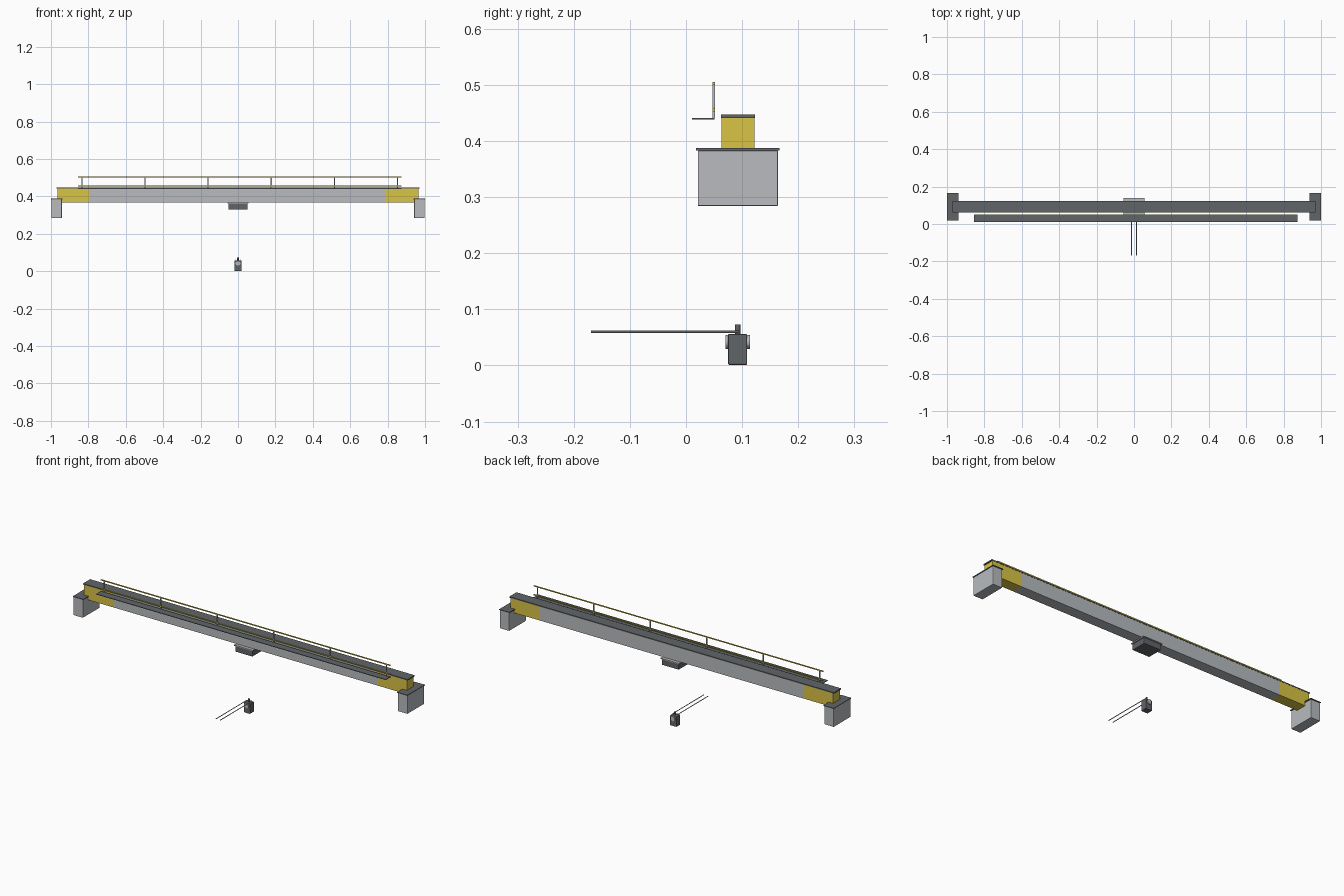
import bpy, math
from mathutils import Vector

if "Cube" in bpy.data.objects:
    bpy.data.objects.remove(bpy.data.objects["Cube"])


def material(name, rgb):
    m = bpy.data.materials.new(name)
    m.diffuse_color = (*rgb, 1)
    m.use_nodes = True
    m.node_tree.nodes["Principled BSDF"].inputs["Base Color"].default_value = m.diffuse_color
    return m


YELLOW = material("yellow_paint", (0.70, 0.55, 0.06))
DARK = material("dark_steel", (0.12, 0.13, 0.14))
LIGHT = material("light_steel", (0.48, 0.50, 0.52))


def box(name, x, y, z, mat, bevel=0.0):
    # Box from (min, max) ranges, optionally with a small chamfer
    c = [(r[0] + r[1]) / 2 for r in (x, y, z)]
    s = [r[1] - r[0] for r in (x, y, z)]
    bpy.ops.mesh.primitive_cube_add(size=1, location=c)
    ob = bpy.context.object
    ob.name = name
    ob.scale = s
    bpy.ops.object.transform_apply(location=False, rotation=False, scale=True)
    ob.data.materials.append(mat)
    if bevel:
        b = ob.modifiers.new("bevel", 'BEVEL')
        b.width = bevel
        b.segments = 2
    return ob


def rod(name, a, b, r, mat, sides=12):
    a, b = Vector(a), Vector(b)
    d = b - a
    bpy.ops.mesh.primitive_cylinder_add(vertices=sides, radius=r, depth=d.length, location=(a + b) / 2)
    ob = bpy.context.object
    ob.name = name
    ob.rotation_euler = d.to_track_quat('Z', 'Y').to_euler()
    ob.data.materials.append(mat)
    bpy.ops.object.shade_smooth_by_angle(angle=math.radians(40))
    return ob


# Main girder with top flange
box("girder", (-0.79, 0.79), (0.063, 0.122), (0.366, 0.441), LIGHT)
box("girder_top_flange", (-0.97, 0.97), (0.062, 0.123), (0.441, 0.447), DARK)

# Painted girder ends and end trucks
for side, s in (("left", -1), ("right", 1)):
    def span(a, b):
        return tuple(sorted((s * a, s * b)))
    box(side + "_girder_end", span(0.79, 0.965), (0.063, 0.122), (0.366, 0.441), YELLOW)
    box(side + "_end_truck", span(0.942, 0.998), (0.021, 0.164), (0.284, 0.383), LIGHT, 0.002)
    box(side + "_end_truck_cap", span(0.938, 1.0), (0.018, 0.167), (0.383, 0.387), DARK)

# Walkway and handrail
X0, X1, RAIL_Y = -0.855, 0.875, 0.0495
box("walkway", (X0, X1), (0.011, 0.051), (0.438, 0.441), DARK)
for name, z in (("top_rail", 0.503), ("toe_rail", 0.455)):
    box(name, (X0, X1), (RAIL_Y - 0.0025, RAIL_Y + 0.0025), (z - 0.0025, z + 0.0025), YELLOW)
for i in range(6):
    x = -0.835 + i * 0.3376
    box(f"rail_post_{i + 1}", (x - 0.003, x + 0.003), (RAIL_Y - 0.002, RAIL_Y + 0.002), (0.441, 0.502), LIGHT)

# Hoist trolley under the girder
box("trolley_plate", (-0.056, 0.056), (0.046, 0.139), (0.361, 0.366), LIGHT)
box("trolley_body", (-0.051, 0.051), (0.050, 0.135), (0.329, 0.361), DARK, 0.002)

# Hook block with sheave pin and neck
box("hook_block", (-0.019, 0.019), (0.075, 0.109), (0.001, 0.056), DARK, 0.002)
rod("sheave_pin", (0, 0.070, 0.042), (0, 0.114, 0.042), 0.0125, LIGHT, 24)
rod("block_neck", (0, 0.092, 0.054), (0, 0.092, 0.073), 0.005, DARK, 16)

# Twin hoist ropes
for side, s in (("left", -1), ("right", 1)):
    rod(side + "_hoist_rope", (s * 0.013, -0.169, 0.06), (s * 0.013, 0.094, 0.06), 0.002, LIGHT, 8)
